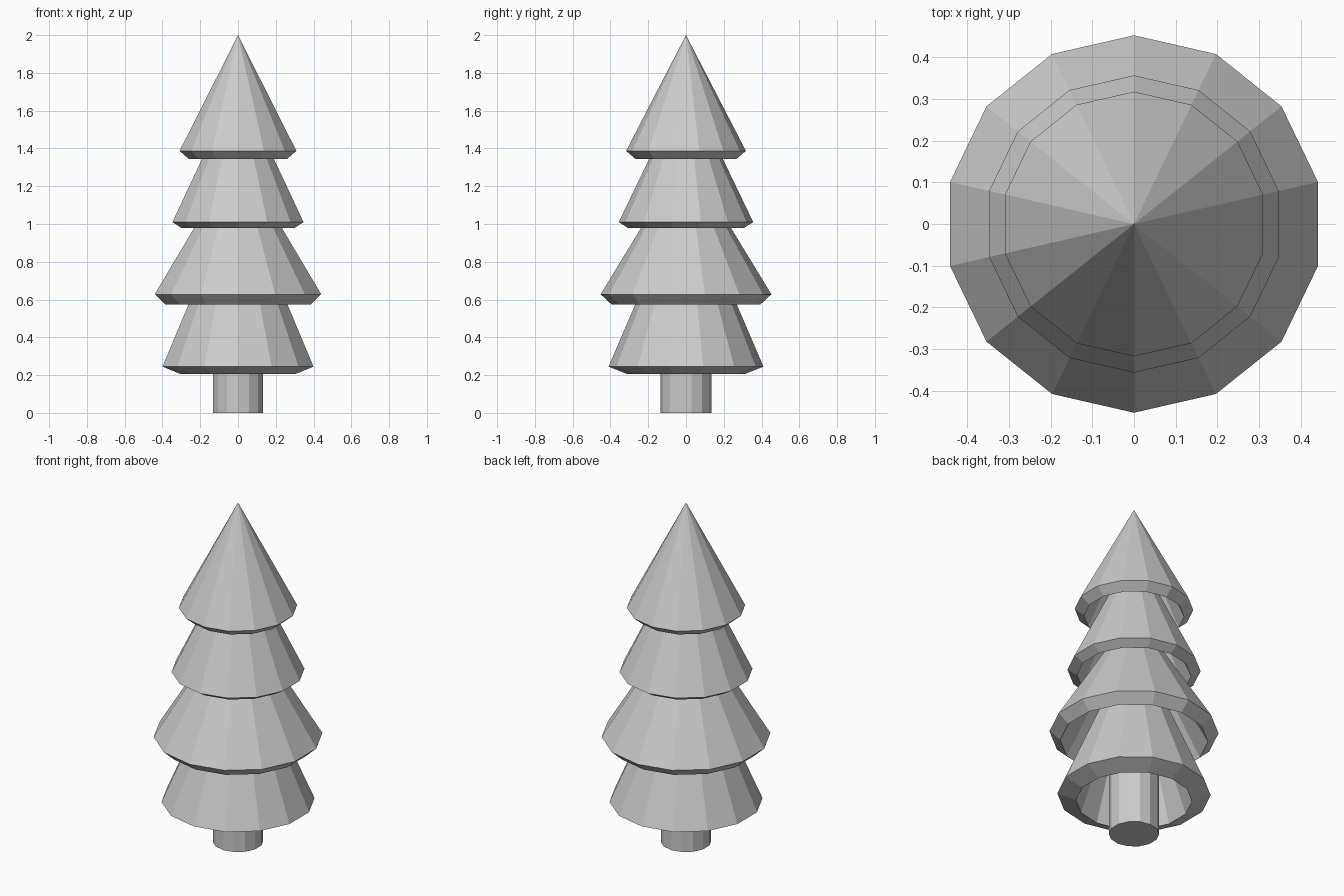
import bpy
import bmesh
import math

default = bpy.data.objects.get("Cube")
if default:
    bpy.data.objects.remove(default, do_unlink=True)

SIDES = 14

# One plain grey for the whole tree
grey = bpy.data.materials.new("plain grey")
grey.use_nodes = True
colour = (0.6, 0.6, 0.6, 1)
grey.diffuse_color = colour
grey.node_tree.nodes["Principled BSDF"].inputs["Base Color"].default_value = colour


def lathe(name, profile):
    """Turn a (radius, height) profile about z; a zero radius becomes a single point."""
    bm = bmesh.new()
    rings = []
    for radius, z in profile:
        count = SIDES if radius > 0 else 1
        angles = [math.tau * i / SIDES for i in range(count)]
        rings.append([bm.verts.new((radius * math.sin(a), -radius * math.cos(a), z)) for a in angles])
    for lower, upper in zip(rings, rings[1:]):
        for i in range(SIDES):
            j = (i + 1) % SIDES
            corners = [lower[i % len(lower)], lower[j % len(lower)],
                       upper[j % len(upper)], upper[i % len(upper)]]
            bm.faces.new(list(dict.fromkeys(corners)))
    bmesh.ops.recalc_face_normals(bm, faces=bm.faces)
    mesh = bpy.data.meshes.new(name)
    bm.to_mesh(mesh)
    bm.free()
    mesh.materials.append(grey)
    obj = bpy.data.objects.new(name, mesh)
    bpy.context.collection.objects.link(obj)
    return obj


# Trunk, running up into the lowest branches
lathe("trunk", [(0, 0), (0.135, 0), (0.135, 0.55), (0, 0.55)])

# Hollow branch cones: lip radius, lip height, rim radius, rim height, tip height
tiers = {
    "bottom_branches": (0.31, 0.205, 0.41, 0.245, 1.2),
    "lower_branches": (0.395, 0.575, 0.452, 0.628, 1.37),
    "upper_branches": (0.305, 0.978, 0.356, 1.01, 1.75),
    "top_branches": (0.268, 1.345, 0.317, 1.387, 2.0),
}
for name, (lip_r, lip_z, rim_r, rim_z, tip_z) in tiers.items():
    lathe(name, [(0, tip_z - 0.08), (lip_r, lip_z), (rim_r, rim_z), (0, tip_z)])
